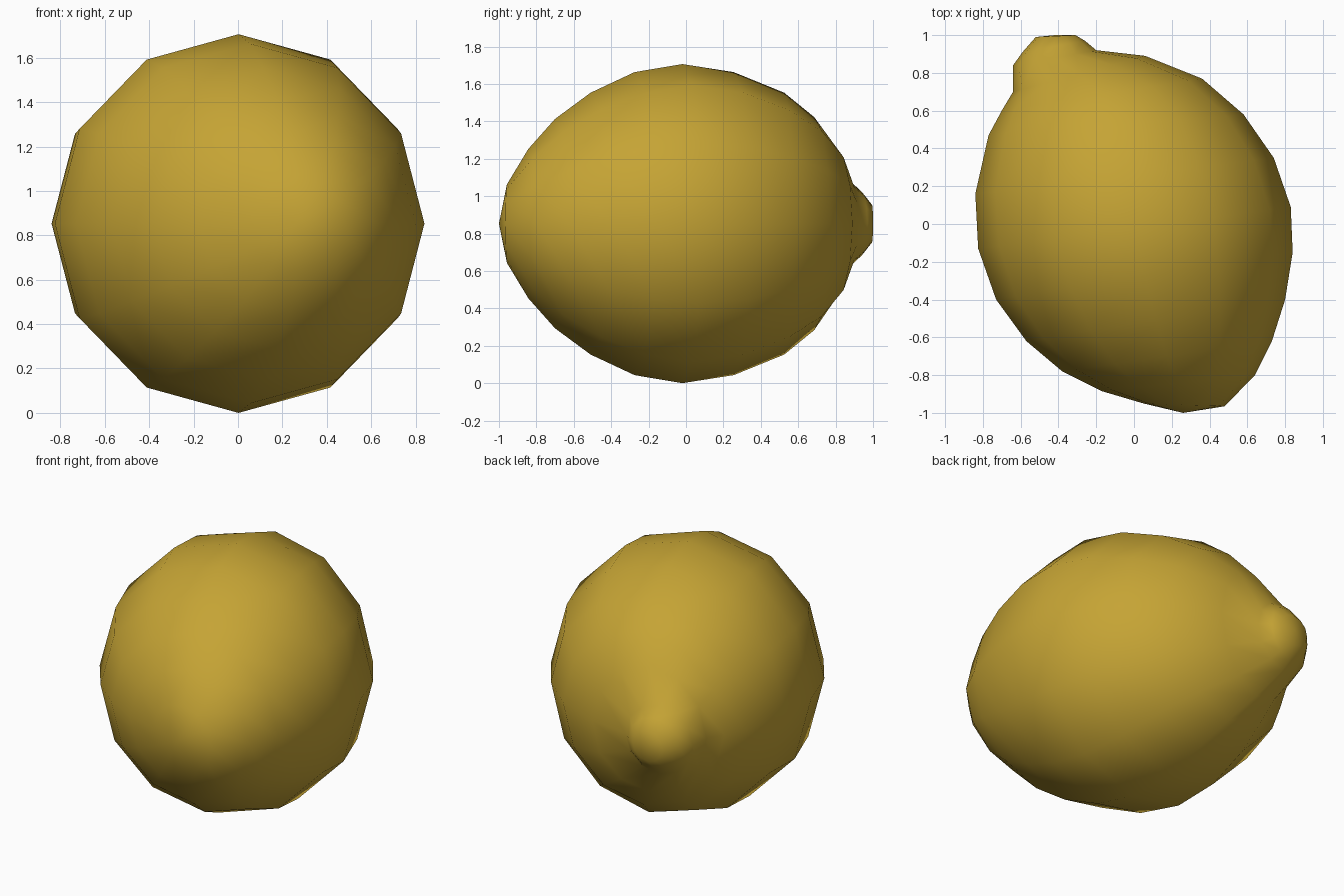
import bpy
import bmesh
from math import sin, cos, tau
from mathutils import Vector

default_cube = bpy.data.objects.get("Cube")
if default_cube:
    bpy.data.objects.remove(default_cube, do_unlink=True)

SIDES = 12
MID_HEIGHT = 0.853

# Cross-sections from blossom end to stem nub:
# right-hand edge (x, y), left-hand edge (x, y), half height
SECTIONS = [
    ((.05, -.95), (.48, -.965), .21),
    ((-.17, -.885), (.64, -.8), .4),
    ((-.38, -.78), (.73, -.62), .56),
    ((-.57, -.62), (.8, -.4), .7),
    ((-.73, -.4), (.84, -.15), .81),
    ((-.825, -.13), (.83, .09), MID_HEIGHT),
    ((-.84, .16), (.74, .35), .81),
    ((-.77, .47), (.58, .58), .7),
    ((-.7, .6), (.36, .77), .57),
    ((-.64, .7), (.06, .89), .41),
    ((-.64, .84), (-.2, .92), .225),
    ((-.59, .91), (-.26, .97), .17),
    ((-.52, .99), (-.31, 1), .1),
]
BLOSSOM_TIP = (.26, -1)
STEM_TIP = (-.42, 1)


def add_section(bm, start, end, half_height):
    """Add one elliptical ring of vertices spanning start to end."""
    a, b = Vector((*start, MID_HEIGHT)), Vector((*end, MID_HEIGHT))
    centre, across = (a + b) / 2, (b - a) / 2
    up = Vector((0, 0, half_height))
    angles = [tau * i / SIDES for i in range(SIDES)]
    return [bm.verts.new(centre + across * sin(t) + up * cos(t)) for t in angles]


def close_end(bm, ring, tip):
    """Close a ring with a fan of triangles."""
    point = bm.verts.new((*tip, MID_HEIGHT))
    for i in range(SIDES):
        bm.faces.new((ring[i], ring[(i + 1) % SIDES], point))


# Fruit skin: rings joined into one closed surface
bm = bmesh.new()
rings = [add_section(bm, *section) for section in SECTIONS]
for lower, upper in zip(rings, rings[1:]):
    for i in range(SIDES):
        j = (i + 1) % SIDES
        bm.faces.new((lower[i], lower[j], upper[j], upper[i]))
close_end(bm, rings[0], BLOSSOM_TIP)
close_end(bm, rings[-1], STEM_TIP)
bmesh.ops.recalc_face_normals(bm, faces=bm.faces)
for face in bm.faces:
    face.smooth = True

mesh = bpy.data.meshes.new("fruit_skin")
bm.to_mesh(mesh)
bm.free()
fruit = bpy.data.objects.new("fruit_skin", mesh)
bpy.context.collection.objects.link(fruit)

# Golden yellow peel
peel = bpy.data.materials.new("golden_yellow_peel")
peel.use_nodes = True
colour = (.56, .37, .035, 1)
peel.diffuse_color = colour
peel.node_tree.nodes["Principled BSDF"].inputs["Base Color"].default_value = colour
mesh.materials.append(peel)
